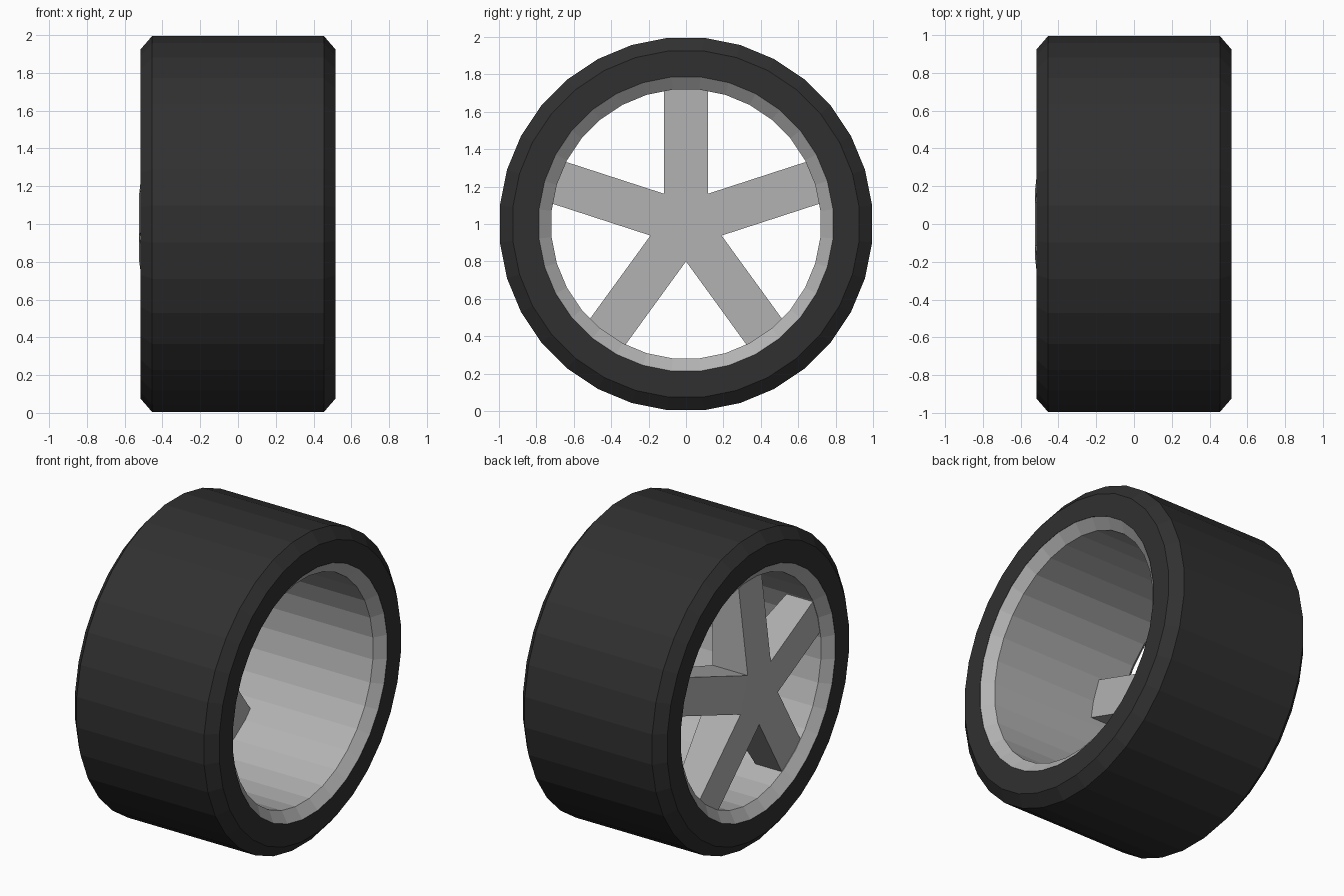
import bpy, bmesh
from math import sin, cos, pi, radians

cube = bpy.data.objects.get("Cube")
if cube:
    bpy.data.objects.remove(cube, do_unlink=True)


def material(name, colour):
    m = bpy.data.materials.new(name)
    m.use_nodes = True
    m.diffuse_color = colour
    bsdf = m.node_tree.nodes["Principled BSDF"]
    bsdf.inputs["Base Color"].default_value = colour
    bsdf.inputs["Roughness"].default_value = 0.7
    return m


def finish(bm, name, mat, smooth=None):
    bmesh.ops.recalc_face_normals(bm, faces=bm.faces)
    mesh = bpy.data.meshes.new(name)
    bm.to_mesh(mesh)
    bm.free()
    mesh.materials.append(mat)
    ob = bpy.data.objects.new(name, mesh)
    ob.location.z = 1
    bpy.context.collection.objects.link(ob)
    if smooth:
        bpy.ops.object.select_all(action="DESELECT")
        ob.select_set(True)
        bpy.context.view_layer.objects.active = ob
        bpy.ops.object.shade_smooth_by_angle(angle=radians(smooth))
    return ob


def lathe(name, half, sides, mat, smooth=None):
    """Revolve a mirrored (x, radius) profile about the x axis."""
    profile = half + [(-x, r) for x, r in reversed(half)]
    bm = bmesh.new()
    rings = []
    for i in range(sides):
        a = 2 * pi * (i + 0.5) / sides
        rings.append([bm.verts.new((x, r * cos(a), r * sin(a))) for x, r in profile])
    n = len(profile)
    for i in range(sides):
        p, q = rings[i], rings[(i + 1) % sides]
        for j in range(n):
            k = (j + 1) % n
            bm.faces.new((p[j], p[k], q[k], q[j]))
    return finish(bm, name, mat, smooth)


rubber = material("dark rubber", (0.03, 0.03, 0.03, 1))
metal = material("grey metal", (0.45, 0.45, 0.45, 1))

SIDES = 32
# Tyre with bevelled shoulders
lathe("tyre", [(0.515, 0.79), (0.515, 0.93), (0.455, 1.0)], SIDES, rubber)
# Rim barrel with flared lips
lathe("rim", [(0.515, 0.792), (0.46, 0.722)], SIDES, metal)

# Five-armed spoke star: flat pentagon hub, faces sloping back to the rim
bm = bmesh.new()
BACK, HUB, TIP = -0.27, -0.523, -0.455
corner, reach = 0.2, 0.735
width = corner * sin(pi / 5)


def pair(x, y, z):
    """A front vertex and the back vertex behind it."""
    return bm.verts.new((x, y, z)), bm.verts.new((BACK, y, z))


hub = []
for i in range(5):
    a = pi / 2 + (2 * i - 1) * pi / 5
    hub.append(pair(HUB, corner * cos(a), corner * sin(a)))
for side in (0, 1):
    bm.faces.new([p[side] for p in hub])
for i in range(5):
    a = pi / 2 + 2 * pi * i / 5
    tips = [pair(TIP, reach * cos(a) - s * width * sin(a),
                 reach * sin(a) + s * width * cos(a)) for s in (1, -1)]
    arm = [hub[i], tips[1], tips[0], hub[(i + 1) % 5]]
    for side in (0, 1):
        bm.faces.new([p[side] for p in arm])
    for p, q in zip(arm, arm[1:]):
        bm.faces.new((p[0], q[0], q[1], p[1]))
finish(bm, "spokes", metal)
